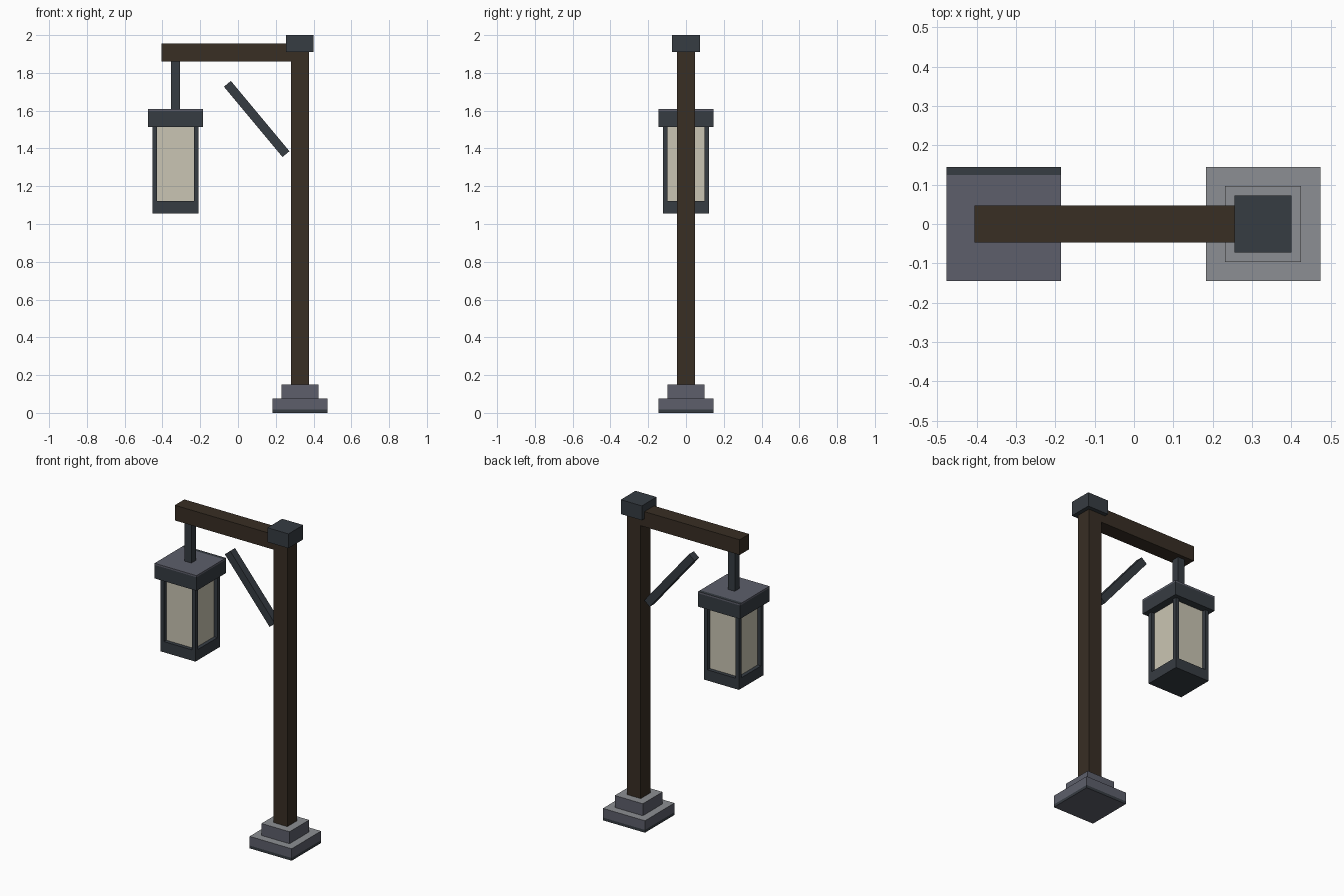
import bpy, bmesh, math
from mathutils import Matrix, Vector

if "Cube" in bpy.data.objects:
    bpy.data.objects.remove(bpy.data.objects["Cube"])


def colour(name, r, g, b):
    def lin(c):
        c /= 255
        return c / 12.92 if c <= 0.04045 else ((c + 0.055) / 1.055) ** 2.4
    m = bpy.data.materials.new(name)
    m.diffuse_color = (lin(r), lin(g), lin(b), 1)
    m.use_nodes = True
    m.node_tree.nodes["Principled BSDF"].inputs["Base Color"].default_value = m.diffuse_color
    return m


WOOD = colour("dark wood", 56, 46, 36)
STEEL = colour("dark steel", 54, 60, 66)
SLATE = colour("slate", 93, 95, 107)
STONE = colour("light stone", 140, 143, 147)
GLASS = colour("cream glass", 202, 197, 179)


def box(name, centre, size, mats, rule=None, cuts=(), tilt=0):
    """Box with optional planar cuts (axis, local value) and a face colour rule."""
    bm = bmesh.new()
    bmesh.ops.create_cube(bm, size=1, matrix=Matrix.Diagonal((*size, 1)))
    for axis, value in cuts:
        n = Vector((0, 0, 0))
        n[axis] = 1
        bmesh.ops.bisect_plane(bm, geom=bm.verts[:] + bm.edges[:] + bm.faces[:],
                               plane_co=n * value, plane_no=n)
    bm.normal_update()
    if rule:
        for f in bm.faces:
            f.material_index = rule(f.normal, f.calc_center_median())
    mesh = bpy.data.meshes.new(name)
    bm.to_mesh(mesh)
    bm.free()
    for m in mats:
        mesh.materials.append(m)
    ob = bpy.data.objects.new(name, mesh)
    ob.location = centre
    ob.rotation_euler.y = tilt
    bpy.context.collection.objects.link(ob)
    return ob


PX, LX = 0.328, -0.331  # post and lantern axes

# Stepped stone footing: pale tops, dark band at the ground
box("footing", (PX, 0, 0.0375), (0.291, 0.291, 0.075), [SLATE, STONE, STEEL],
    lambda n, c: 1 if n.z > 0.5 else 2 if abs(n.z) < 0.5 and c.z < -0.02 else 0,
    [(2, -0.02)])
box("plinth", (PX, 0, 0.1125), (0.194, 0.194, 0.075), [SLATE, STONE],
    lambda n, c: int(n.z > 0.5))

# Post, arm and metal cap
box("post", (PX, 0, 1.03), (0.095, 0.095, 1.76), [WOOD])
box("arm", (-0.05, 0, 1.907), (0.71, 0.095, 0.095), [WOOD])
box("post_cap", (PX, 0, 1.955), (0.146, 0.146, 0.09), [STEEL])

# Diagonal brace
a, b = Vector((-0.056, 0, 1.742)), Vector((0.254, 0, 1.37))
d = b - a
box("brace", (a + b) / 2, (d.length, 0.048, 0.048), [STEEL], tilt=math.atan2(-d.z, d.x))

# Lantern hanger
box("hanger", (LX, 0, 1.735), (0.048, 0.048, 0.26), [STEEL])

# Lantern roof: slate top and upper rim, dark sides and rear edge
box("lantern_roof", (LX, 0, 1.562), (0.291, 0.291, 0.095), [STEEL, SLATE],
    lambda n, c: int((n.z > 0.5 and c.y < 0.124) or (abs(n.z) < 0.5 and c.z > 0.037)),
    [(2, 0.037), (1, 0.124)])

# Lantern body: glass block, floor and corner bars
box("lantern_glass", (LX, 0, 1.315), (0.195, 0.195, 0.41), [GLASS])
box("lantern_floor", (LX, 0, 1.0885), (0.242, 0.242, 0.067), [STEEL])
for i, (sx, sy) in enumerate([(-1, -1), (1, -1), (1, 1), (-1, 1)]):
    box(f"lantern_bar_{i + 1}", (LX + sx * 0.109, sy * 0.109, 1.318),
        (0.024, 0.024, 0.4), [STEEL])
